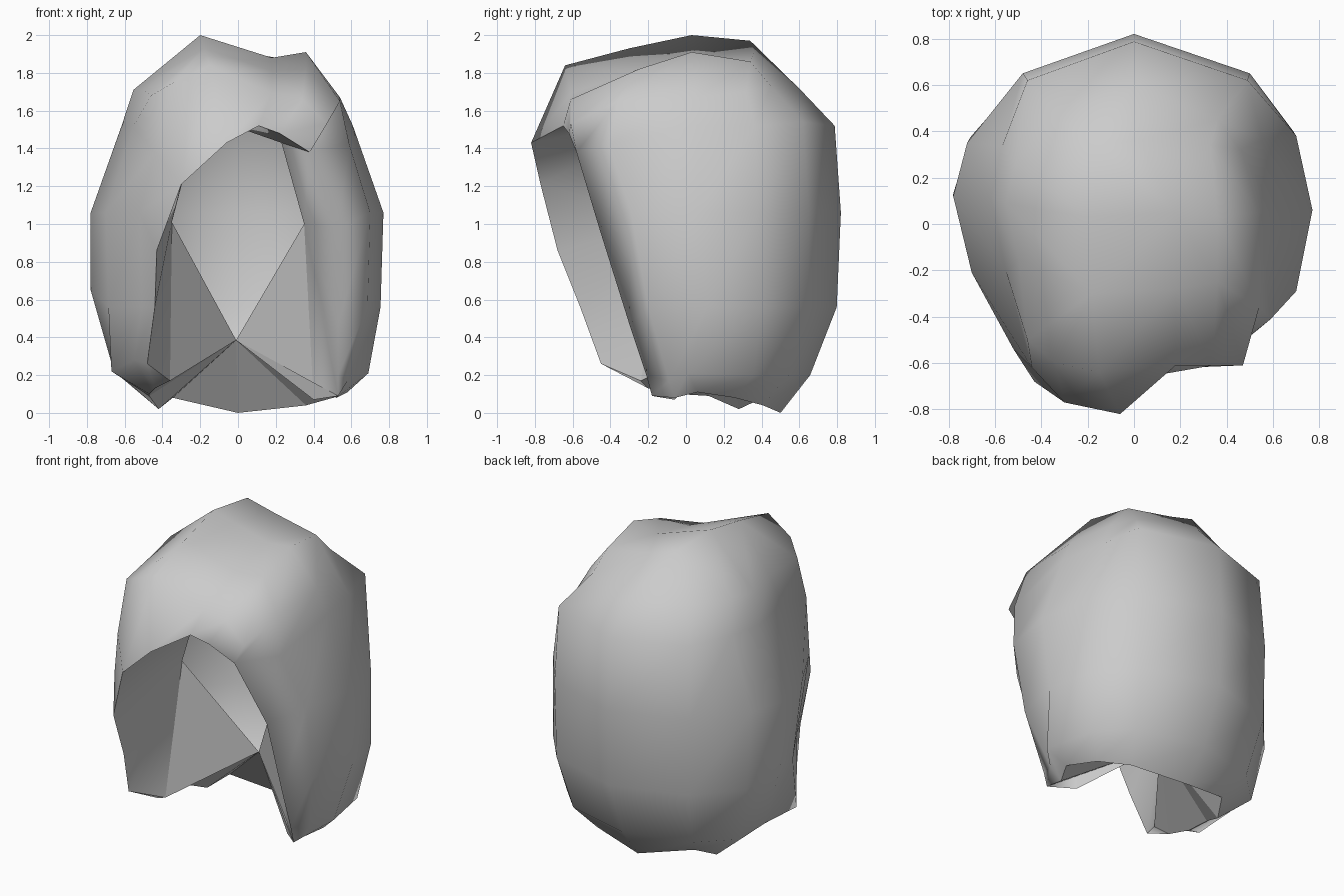
import bpy, bmesh, math

if "Cube" in bpy.data.objects:
    bpy.data.objects.remove(bpy.data.objects["Cube"])

grey = bpy.data.materials.new("hair_grey")
grey.diffuse_color = (0.6, 0.6, 0.6, 1)
grey.use_nodes = True
grey.node_tree.nodes["Principled BSDF"].inputs["Base Color"].default_value = grey.diffuse_color

# Plan outline of the shell, from front right round the back to front left
PLAN = [(.70, -.29), (.77, .06), (.70, .38), (.50, .65), (0, .82),
        (-.48, .65), (-.72, .35), (-.78, .12), (-.70, -.21), (-.52, -.54)]
# Rings from hem to crown: x scale, y scale, y shift, z
RINGS = [(.72, .55, .05, .06), (.88, .68, .10, .20), (.98, .90, .06, .56),
         (1, 1, 0, 1.06), (.79, .96, 0, 1.52), (.71, .74, 0, 1.71)]
# Front edges of the opening, one point for each ring
RIGHT = [(.53, -.18, .09), (.53, -.21, .20), (.53, -.30, .47),
         (.53, -.46, .98), (.38, -.58, 1.38), (.47, -.61, 1.53)]
LEFT = [(-.36, -.24, .17), (-.48, -.45, .26), (-.44, -.56, .56),
        (-.43, -.68, .86), (-.30, -.77, 1.21), (-.34, -.60, 1.75)]
# Fringe above the opening, left to right: lower and upper points
FRINGE_LOW = [(-.06, -.82, 1.43), (.11, -.65, 1.52), (.22, -.62, 1.48)]
FRINGE_TOP = [(-.15, -.64, 1.84), (.18, -.61, 1.69), (.34, -.61, 1.66)]
# Two humps on top, and which hump point each column runs up to
PEAKS = [(.36, -.25, 1.82), (.36, .03, 1.91), (.33, .34, 1.86), (.02, .36, 1.91),
         (-.17, .34, 1.97), (-.20, .03, 2.0), (-.18, -.30, 1.93), (.18, -.28, 1.81)]
PEAK_OF = [0, 0, 1, 2, 2, 3, 4, 4, 5, 6, 6, 6, 6, 7, 7]
# The hem rises and falls a little
HEM_Z = [.08, .11, .08, .04, 0, .08, .02, .09, .10, .13]
# Places where the shell leaves the regular rings: (ring, column)
BULGES = {(0, 0): (.52, -.06, .08), (0, 1): (.58, .06, .11),
          (1, 0): (.58, -.09, .17), (1, 1): (.69, .01, .21),
          (4, 0): (.59, -.41, 1.42), (5, 0): (.54, -.36, 1.65),
          (5, 1): (.54, .05, 1.67), (5, 2): (.46, .32, 1.70),
          (5, 3): (.36, .45, 1.73), (4, 3): (.49, .62, 1.54),
          (4, 5): (-.46, .62, 1.53), (4, 9): (-.44, -.62, 1.38),
          (5, 9): (-.46, -.50, 1.68), (0, 6): (-.42, .28, .02),
          (0, 7): (-.47, .12, .09), (0, 8): (-.47, -.05, .10),
          (0, 9): (-.44, -.20, .13), (1, 7): (-.66, .12, .23),
          (1, 8): (-.67, -.19, .22), (1, 9): (-.55, -.35, .28),
          (2, 7): (-.78, .13, .65)}

bm = bmesh.new()
new = bm.verts.new


def face(*vs):
    """Add a face, skipping repeated corners."""
    vs = list(dict.fromkeys(vs))
    if len(vs) > 2:
        bm.faces.new(vs)


def fan(hub, rim):
    for a, b in zip(rim, rim[1:]):
        face(hub, a, b)


# Outer shell
rows = []
for i, (sx, sy, dy, z) in enumerate(RINGS):
    row = [new(RIGHT[i])]
    for j, (x, y) in enumerate(PLAN):
        p = (x * sx, y * sy + dy, HEM_Z[j] if i == 0 else z)
        row.append(new(BULGES.get((i, j), p)))
    row.append(new(LEFT[i]))
    if i == 4:
        row += [new(p) for p in FRINGE_LOW]
    if i == 5:
        row += [new(p) for p in FRINGE_TOP]
    rows.append(row)
for lo, hi in zip(rows, rows[1:]):
    n = min(len(lo), len(hi))
    for j in range(n - 1):
        face(lo[j], lo[j + 1], hi[j + 1], hi[j])
    if n > 12:
        face(lo[-1], lo[0], hi[0], hi[-1])

# Crown humps with the dip between them
peaks = [new(p) for p in PEAKS]
crown = rows[5]
for j in range(15):
    k = (j + 1) % 15
    face(crown[j], crown[k], peaks[PEAK_OF[k]], peaks[PEAK_OF[j]])
fan(new((.18, .05, 1.88)), peaks + peaks[:1])

# Right lock turning inwards, smooth with the shell
right_edge = [r[0] for r in rows[:5]]
temple_r, tip_r = new((.35, -.10, 1.0)), new((.40, -.06, .07))
roof_r = new((.23, -.20, 1.43))
fan(temple_r, [roof_r] + right_edge[::-1] + [tip_r])
bmesh.ops.recalc_face_normals(bm, faces=bm.faces)
shell = set(bm.faces)

# Inner lining: band behind the opening, hollow within
core = new((-.01, .23, .385))
temple_l, roof_l = new((-.35, -.08, 1.01)), new((-.20, -.04, 1.58))
left_edge = [r[11] for r in rows[:5]]
fringe = rows[4][11:]
fan(temple_l, left_edge + [roof_l])
fan(roof_l, fringe[:3] + [roof_r])
fan(roof_r, fringe[2:] + [right_edge[-1]])
band = set(bm.faces) - shell

# Flat panels below the opening and the underside
face(core, temple_l, left_edge[0])
face(core, tip_r, temple_r)
fan(core, [tip_r] + rows[0])
bmesh.ops.recalc_face_normals(bm, faces=bm.faces)

# Shell and band are smooth; edges between the groups are crisp
for f in bm.faces:
    f.smooth = f in shell or f in band
for e in bm.edges:
    groups = {1 if f in shell else 2 if f in band else 3 for f in e.link_faces}
    e.smooth = len(groups) == 1 and 3 not in groups

mesh = bpy.data.meshes.new("hair")
bm.to_mesh(mesh)
bm.free()
mesh.materials.append(grey)
hair = bpy.data.objects.new("hair", mesh)
bpy.context.collection.objects.link(hair)
